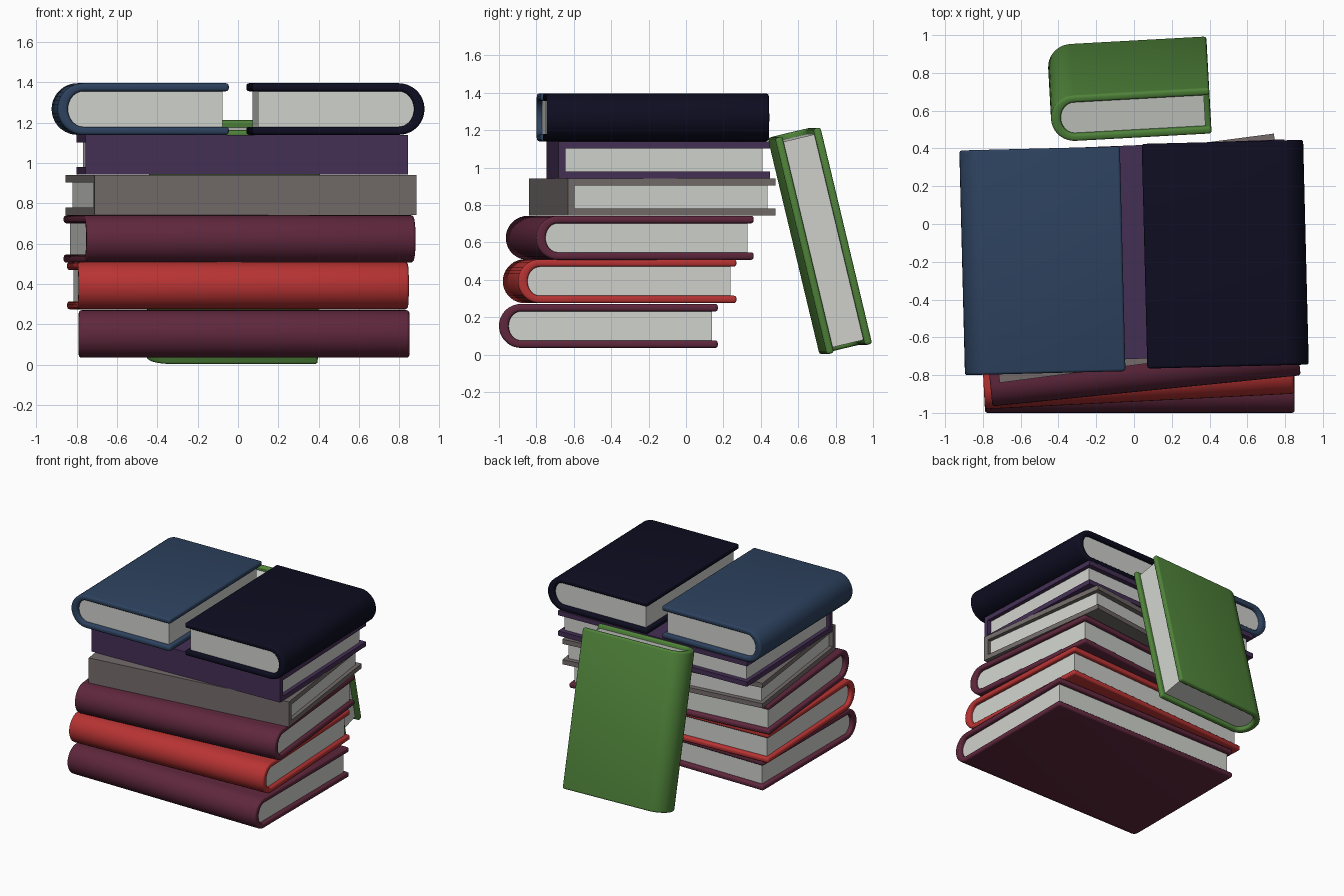
import bpy, bmesh, math
from mathutils import Matrix

if "Cube" in bpy.data.objects:
    bpy.data.objects.remove(bpy.data.objects["Cube"])


def material(name, rgb):
    m = bpy.data.materials.new(name)
    lin = [((c / 255 + 0.055) / 1.055) ** 2.4 if c > 10 else c / 255 / 12.92 for c in rgb]
    m.diffuse_color = (*lin, 1)
    m.use_nodes = True
    m.node_tree.nodes["Principled BSDF"].inputs["Base Color"].default_value = m.diffuse_color
    return m


MAROON = material("maroon", (95, 39, 60))
RED = material("red", (184, 51, 51))
GREY = material("warm grey", (115, 107, 106))
PURPLE = material("purple", (69, 47, 85))
BLUE = material("slate blue", (45, 66, 95))
NAVY = material("navy", (13, 13, 33))
GREEN = material("green", (80, 132, 58))
PAPER = material("paper", (208, 210, 205))


def u_profile(depth, end, half, spine, rounded, base):
    """Open U outline in (y, z): spine at -y, open end at y = end."""
    pts = [(end, half)]
    if rounded:
        cy = -depth / 2 + base          # centre of the rounded spine
        n = 18
        for i in range(n + 1):
            a = math.pi / 2 + math.pi * i / n
            pts.append((cy + (base - spine) * math.cos(a), half * math.sin(a)))
    else:
        pts += [(-depth / 2 + spine, half), (-depth / 2 + spine, -half)]
    return pts + [(end, -half)]


def finish(bm, name, mat, matrix):
    bmesh.ops.recalc_face_normals(bm, faces=bm.faces)
    me = bpy.data.meshes.new(name)
    bm.to_mesh(me)
    bm.free()
    me.materials.append(mat)
    ob = bpy.data.objects.new(name, me)
    bpy.context.collection.objects.link(ob)
    ob.matrix_world = matrix
    bpy.ops.object.select_all(action='DESELECT')
    ob.select_set(True)
    bpy.context.view_layer.objects.active = ob
    bpy.ops.object.shade_smooth_by_angle(angle=math.radians(35))


def book(name, mat, length, depth, thick, matrix, rounded=True):
    t = thick / 2
    board = 0.04 if rounded else 0.037
    spine = 0.052 if rounded else 0.037
    outer = u_profile(depth, depth / 2, t, 0, rounded, t)
    inner = u_profile(depth, depth / 2, t - board, spine, rounded, t)

    # cover: U-shaped strip extruded along the spine
    bm = bmesh.new()
    rings = [[[bm.verts.new((x, y, z)) for y, z in prof] for prof in (outer, inner)]
             for x in (-length / 2, length / 2)]
    (o0, i0), (o1, i1) = rings
    for k in range(len(outer) - 1):
        for a, b in ((o0, o1), (o1, i1), (i1, i0), (i0, o0)):
            bm.faces.new((a[k], a[k + 1], b[k + 1], b[k]))
    for k in (0, -1):
        bm.faces.new((o0[k], o1[k], i1[k], i0[k]))
    if rounded:
        bmesh.ops.recalc_face_normals(bm, faces=bm.faces)
        edges = [e for e in bm.edges if e.calc_face_angle(0) > math.radians(40)]
        bmesh.ops.bevel(bm, geom=edges, offset=0.014, segments=3, profile=0.5,
                        affect='EDGES', clamp_overlap=False)
    finish(bm, name + "_cover", mat, matrix)

    # page block filling the cover, set back from its three open edges
    inset = 0.03 if rounded else 0.038
    prof = u_profile(depth, depth / 2 - inset, t - board, spine, rounded, t)
    bm = bmesh.new()
    h = length / 2 - 0.03
    face = bm.faces.new([bm.verts.new((-h, y, z)) for y, z in prof])
    ext = bmesh.ops.extrude_face_region(bm, geom=[face], use_keep_orig=True)
    verts = [g for g in ext["geom"] if isinstance(g, bmesh.types.BMVert)]
    bmesh.ops.translate(bm, verts=verts, vec=(2 * h, 0, 0))
    finish(bm, name + "_pages", PAPER, matrix)


def flat(x, y, z, angle):
    return Matrix.Translation((x, y, z)) @ Matrix.Rotation(angle, 4, 'Z')


# stacked books, spines to the front
book("bottom_book", MAROON, 1.64, 1.17, 0.235, flat(0.03, -0.415, 0.153, 0))
book("red_book", RED, 1.64, 1.17, 0.235, flat(0.0, -0.355, 0.392, 0.05))
book("third_book", MAROON, 1.64, 1.17, 0.235, flat(0.008, -0.301, 0.624, 0.10))
book("grey_book", GREY, 1.61, 1.12, 0.197, flat(0.015, -0.181, 0.842, 0.13), False)
book("purple_book", PURPLE, 1.60, 1.13, 0.197, flat(0.021, -0.148, 1.041, 0.04), False)

# two smaller books on top, spines outward
book("blue_book", BLUE, 1.19, 0.85, 0.256, flat(-0.485, -0.195, 1.268, -math.pi / 2 + 0.025))
book("navy_book", NAVY, 1.19, 0.855, 0.256, flat(0.483, -0.16, 1.268, math.pi / 2 + 0.025))

# book leaning on the back of the stack
upright = Matrix(((0, 1, 0, 0), (0, 0, 1, 0), (1, 0, 0, 0), (0, 0, 0, 1)))
lean = (Matrix.Translation((-0.025, 0.713, 0.608)) @ Matrix.Rotation(0.055, 4, 'Z')
        @ Matrix.Rotation(0.235, 4, 'X') @ upright)
book("leaning_book", GREEN, 1.19, 0.845, 0.25, lean)
